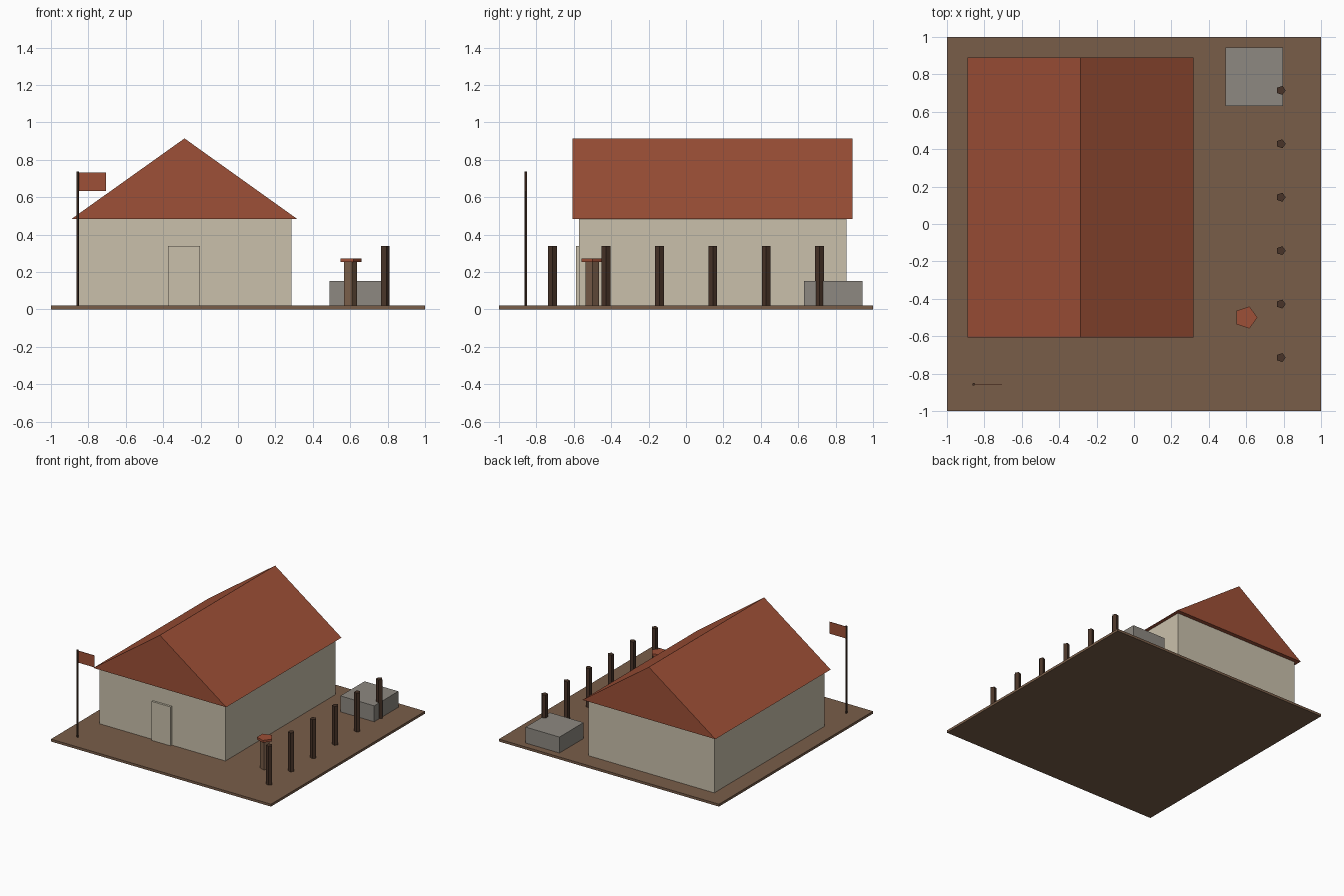
import bpy
import bmesh

cube = bpy.data.objects.get("Cube")
if cube:
    bpy.data.objects.remove(cube, do_unlink=True)


def material(name, rgb):
    m = bpy.data.materials.new(name)
    m.use_nodes = True
    color = (*rgb, 1.0)
    m.diffuse_color = color
    for node in m.node_tree.nodes:
        if node.type == 'BSDF_PRINCIPLED':
            node.inputs["Base Color"].default_value = color
    return m


EARTH = material("earth_brown", (0.19, 0.11, 0.066))
PLASTER = material("cream_plaster", (0.59, 0.53, 0.41))
TILE = material("red_tile", (0.34, 0.08, 0.038))
STONE = material("grey_stone", (0.27, 0.25, 0.22))
TIMBER = material("dark_timber", (0.065, 0.034, 0.021))


def finish(name, bm, mat):
    bmesh.ops.recalc_face_normals(bm, faces=bm.faces)
    mesh = bpy.data.meshes.new(name)
    bm.to_mesh(mesh)
    bm.free()
    mesh.materials.append(mat)
    obj = bpy.data.objects.new(name, mesh)
    bpy.context.scene.collection.objects.link(obj)
    return obj


def prism(name, profile, y0, y1, mat):
    """Extrude an x-z outline along y."""
    bm = bmesh.new()
    face = bm.faces.new([bm.verts.new((x, y0, z)) for x, z in profile])
    moved = bmesh.ops.extrude_face_region(bm, geom=[face])["geom"]
    verts = [v for v in moved if isinstance(v, bmesh.types.BMVert)]
    bmesh.ops.translate(bm, verts=verts, vec=(0, y1 - y0, 0))
    return finish(name, bm, mat)


def box(name, x0, x1, y0, y1, z0, z1, mat):
    return prism(name, [(x0, z0), (x1, z0), (x1, z1), (x0, z1)], y0, y1, mat)


def post(name, x, y, z0, z1, radius, mat):
    """Five-sided post with one corner pointing to +x."""
    bm = bmesh.new()
    bmesh.ops.create_circle(bm, cap_ends=True, segments=5, radius=radius)
    # Turn the corner that starts on +y towards +x
    for v in bm.verts:
        v.co.x, v.co.y = v.co.y, -v.co.x
    if max(v.co.x for v in bm.verts) < radius * 0.99:
        for v in bm.verts:
            v.co.x = -v.co.x
    bmesh.ops.translate(bm, verts=bm.verts, vec=(x, y, z0))
    moved = bmesh.ops.extrude_face_region(bm, geom=bm.faces[:])["geom"]
    verts = [v for v in moved if isinstance(v, bmesh.types.BMVert)]
    bmesh.ops.translate(bm, verts=verts, vec=(0, 0, z1 - z0))
    return finish(name, bm, mat)


GROUND = 0.02

# Yard and house
box("ground_slab", -1, 1, -1, 1, 0, GROUND, EARTH)
box("house_walls", -0.857, 0.286, -0.571, 0.857, GROUND, 0.483, PLASTER)
box("front_door", -0.373, -0.202, -0.588, -0.571, GROUND, 0.34, PLASTER)
prism("gable_roof", [(-0.891, 0.483), (0.317, 0.483), (-0.286, 0.914)],
      -0.606, 0.891, TILE)

# Stone block in the back corner
box("stone_block", 0.49, 0.797, 0.63, 0.943, GROUND, 0.151, STONE)

# Row of fence posts
for i in range(6):
    post(f"fence_post_{i + 1}", 0.786, -0.714 + i * 0.2857, GROUND, 0.34,
         0.025, TIMBER)

# Pedestal with a flat cap
post("pedestal_shaft", 0.598, -0.5, GROUND, 0.254, 0.038, EARTH)
post("pedestal_cap", 0.598, -0.5, 0.254, 0.273, 0.062, TILE)

# Flagpole and flag
post("flagpole", -0.857, -0.857, GROUND, 0.737, 0.008, TIMBER)
box("flag", -0.851, -0.705, -0.859, -0.855, 0.634, 0.731, TILE)
